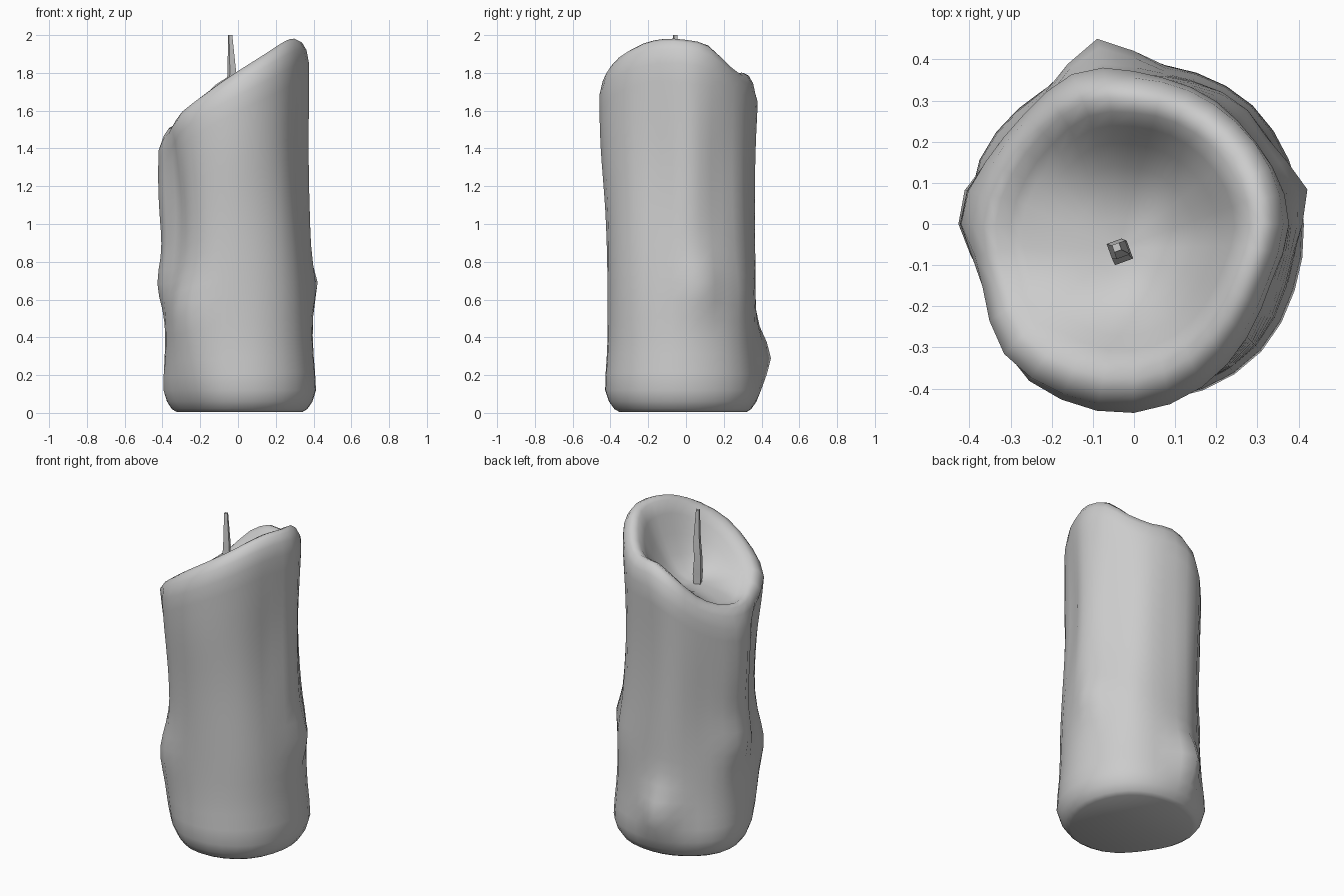
import bpy, bmesh, math

if "Cube" in bpy.data.objects:
    bpy.data.objects.remove(bpy.data.objects["Cube"])

N = 32
# radii and crest heights every 22.5 degrees, counter-clockwise from +x
FOOT = [.395, .39, .39, .38, .37, .37, .38, .39, .385, .40, .42, .42, .415, .42, .42, .405]
RIM = [.378, .372, .365, .365, .37, .39, .38, .39, .41, .415, .465, .465, .46, .43, .39, .368]
CREST = [1.975, 1.945, 1.85, 1.80, 1.80, 1.735, 1.62, 1.55, 1.52, 1.53,
         1.61, 1.71, 1.81, 1.895, 1.955, 1.98]
# wax drips and dents: angle, height, angle spread, height spread, amount
BUMPS = [(101, .30, 10, .10, .08), (105, .75, 10, .35, .012), (102, 1.7, 12, .15, .01),
         (12, .68, 9, .09, .045), (177, 1.15, 12, .25, .025), (177, .68, 12, .10, .04),
         (213, 1.08, 15, .33, -.07), (31, 1.2, 14, .38, -.035), (268, 1.1, 25, .25, -.015),
         (336, 1.2, 11, .38, -.025), (80, 1.1, 20, .35, -.02), (222, .0, 22, .17, -.07),
         (226, .56, 14, .12, .04), (142, .85, 14, .3, -.025), (45, .66, 12, .10, .012)]


def around(table, deg):
    """Smooth periodic interpolation of a table of 16 values."""
    f = deg / 22.5
    i = math.floor(f)
    t = f - i
    a, b, c, d = (table[(i + k) % 16] for k in (-1, 0, 1, 2))
    return b + .5 * t * (c - a + t * (2*a - 5*b + 4*c - d + t * (3*(b - c) + d - a)))


def wall(deg, z):
    """Outer radius of the wax at an angle and height."""
    t = min(max((z - .5) / 1.0, 0), 1)
    t = t * t * (3 - 2 * t)
    r = around(FOOT, deg) * (1 - t) + around(RIM, deg) * t
    r += .018 * math.exp(-((z - .12) / .17)**2)  # slight flare at the foot
    for a, h, sa, sh, amt in BUMPS:
        da = (deg - a + 180) % 360 - 180
        r += amt * math.exp(-.5 * (da / sa)**2 - .5 * ((z - h) / sh)**2)
    return r


def loft(name, rings):
    """Skin a stack of closed rings and cap both ends."""
    bm = bmesh.new()
    rows = [[bm.verts.new(p) for p in ring] for ring in rings]
    n = len(rows[0])
    for lo, hi in zip(rows, rows[1:]):
        for i in range(n):
            j = (i + 1) % n
            bm.faces.new((lo[i], lo[j], hi[j], hi[i]))
    bm.faces.new(rows[0][::-1])
    bm.faces.new(rows[-1])
    bmesh.ops.recalc_face_normals(bm, faces=bm.faces)
    me = bpy.data.meshes.new(name)
    bm.to_mesh(me)
    bm.free()
    ob = bpy.data.objects.new(name, me)
    bpy.context.collection.objects.link(ob)
    bpy.ops.object.select_all(action='DESELECT')
    ob.select_set(True)
    bpy.context.view_layer.objects.active = ob
    bpy.ops.object.shade_smooth_by_angle(angle=math.radians(65))
    return ob


def polar(deg, r, z):
    a = math.radians(deg)
    return (r * math.cos(a), r * math.sin(a), z)


angles = [i * 360 / N for i in range(N)]
rings = []
# rounded foot
for z, s in ((.005, .84), (.02, .90), (.06, .96), (.12, 1.0)):
    rings.append([polar(d, wall(d, z) * s, z) for d in angles])
# side wall, stretched up to the slanted rim
STEPS = 18
for k in range(1, STEPS + 1):
    ring = []
    for d in angles:
        z = .12 + (around(CREST, d) - .13 - .12) * k / STEPS
        ring.append(polar(d, wall(d, z), z))
    rings.append(ring)
# broad rounded lip
for drop, s in ((.055, .96), (.014, .895), (0, .82), (.018, .73)):
    rings.append([polar(d, around(RIM, d) * s, around(CREST, d) - drop) for d in angles])
# melted bowl, sinking toward the wick
CX, CY, CZ = -.04, -.06, 1.54
lip = rings[-1]
for s, h in ((.9, .82), (.77, .54), (.6, .28), (.42, .10), (.22, .02), (.05, 0)):
    rings.append([(CX + (x - CX) * s, CY + (y - CY) * s, CZ + (z - CZ) * h)
                  for x, y, z in lip])
loft("candle_wax", rings)

# wick: a tapered, slightly bent four-sided strand
wick = []
for x, y, z, r in ((-.035, -.065, 1.52, .026), (-.032, -.07, 1.6, .033), (-.042, -.06, 1.70, .027),
                   (-.032, -.063, 1.80, .025), (-.042, -.057, 2.0, .013)):
    wick.append([(x + r * math.cos(math.radians(a)), y + r * math.sin(math.radians(a)), z)
                 for a in (65, 155, 245, 335)])
loft("wick", wick)
